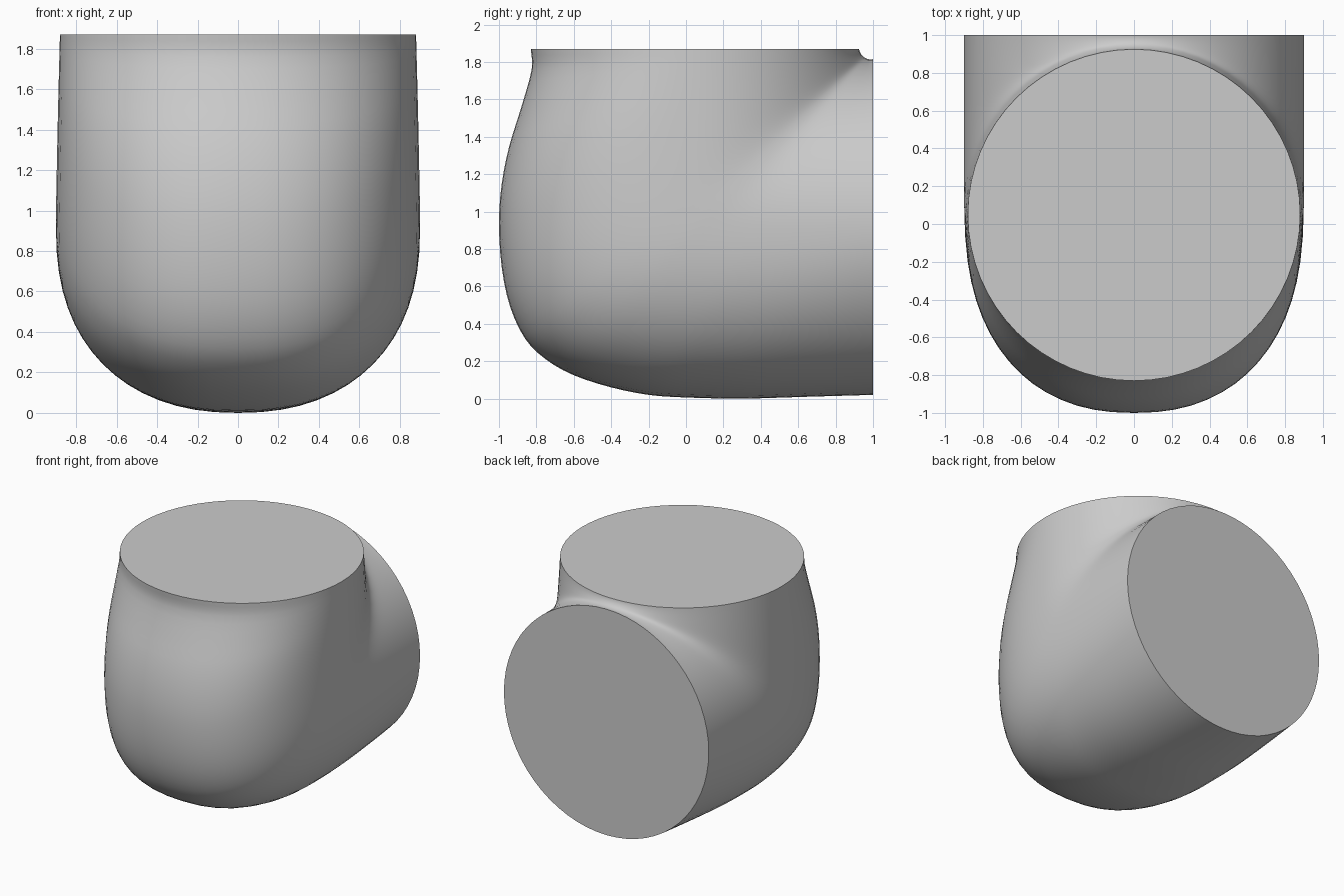
import bpy, bmesh, math
from mathutils import Vector

if "Cube" in bpy.data.objects:
    bpy.data.objects.remove(bpy.data.objects["Cube"])

# Pipe elbow: sections fan about a hinge line where both end planes meet
HINGE_Y, HINGE_Z = 1.0, 1.87
SEGMENTS, STEPS = 64, 3

# Outer silhouette in the side view (y, z), from top opening to back opening
OUTER = [(-0.83, 1.87), (-0.825, 1.76), (-0.88, 1.56), (-0.945, 1.35),
         (-0.985, 1.15), (-1.0, 0.94), (-0.985, 0.7), (-0.94, 0.49),
         (-0.86, 0.32), (-0.75, 0.21), (-0.6, 0.125), (-0.4, 0.06),
         (-0.2, 0.02), (0.0, 0.006), (0.3, 0.0), (0.65, 0.01), (1.0, 0.02)]


def smooth_path(points, steps):
    """Catmull-Rom curve through the points."""
    pts = [Vector(p) for p in points]
    pts = [2 * pts[0] - pts[1]] + pts + [2 * pts[-1] - pts[-2]]
    out = []
    for a, b, c, d in zip(pts, pts[1:], pts[2:], pts[3:]):
        for k in range(steps):
            t = k / steps
            out.append(0.5 * (2 * b + (c - a) * t + (2 * a - 5 * b + 4 * c - d) * t**2
                              + (3 * b - a - 3 * c + d) * t**3))
    return out + [pts[-2]]


def spow(v, e):
    return math.copysign(abs(v) ** e, v)


def section(bm, p):
    """One closed ring in the plane through the hinge and outline point p."""
    dy, dz = HINGE_Y - p.x, HINGE_Z - p.y
    outer, ang = math.hypot(dy, dz), math.atan2(dz, dy)
    t = ang / (math.pi / 2)
    ca, sa = math.cos(ang), math.sin(ang)
    inner = 0.075 - 0.02 * t
    mid = 0.95 * (abs(ca) ** 8 + abs(sa) ** 8) ** (-1 / 8)
    width = 0.88 + 0.02 * min(1, 2 * t)
    power = 2 / (2 + 0.4 * math.sin(2 * ang))
    ring = []
    for i in range(SEGMENTS):
        u = 2 * math.pi * i / SEGMENTS
        c, s = math.cos(u), math.sin(u)
        if c > 0:
            r, x = mid + (outer - mid) * spow(c, power), width * spow(s, power)
        else:
            r, x = mid + (mid - inner) * c, width * s
        ring.append(bm.verts.new((x, HINGE_Y - r * ca, HINGE_Z - r * sa)))
    return ring


bm = bmesh.new()
rings = [section(bm, p) for p in smooth_path(OUTER, STEPS)]
for a, b in zip(rings, rings[1:]):
    for i in range(SEGMENTS):
        j = (i + 1) % SEGMENTS
        bm.faces.new((a[i], a[j], b[j], b[i]))
# Flat caps on both ends
bm.faces.new(rings[0])
bm.faces.new(rings[-1])
bmesh.ops.recalc_face_normals(bm, faces=bm.faces)

mesh = bpy.data.meshes.new("elbow_body")
bm.to_mesh(mesh)
bm.free()
elbow = bpy.data.objects.new("elbow_body", mesh)
bpy.context.collection.objects.link(elbow)
bpy.context.view_layer.objects.active = elbow
elbow.select_set(True)
bpy.ops.object.shade_smooth_by_angle(angle=math.radians(35))
